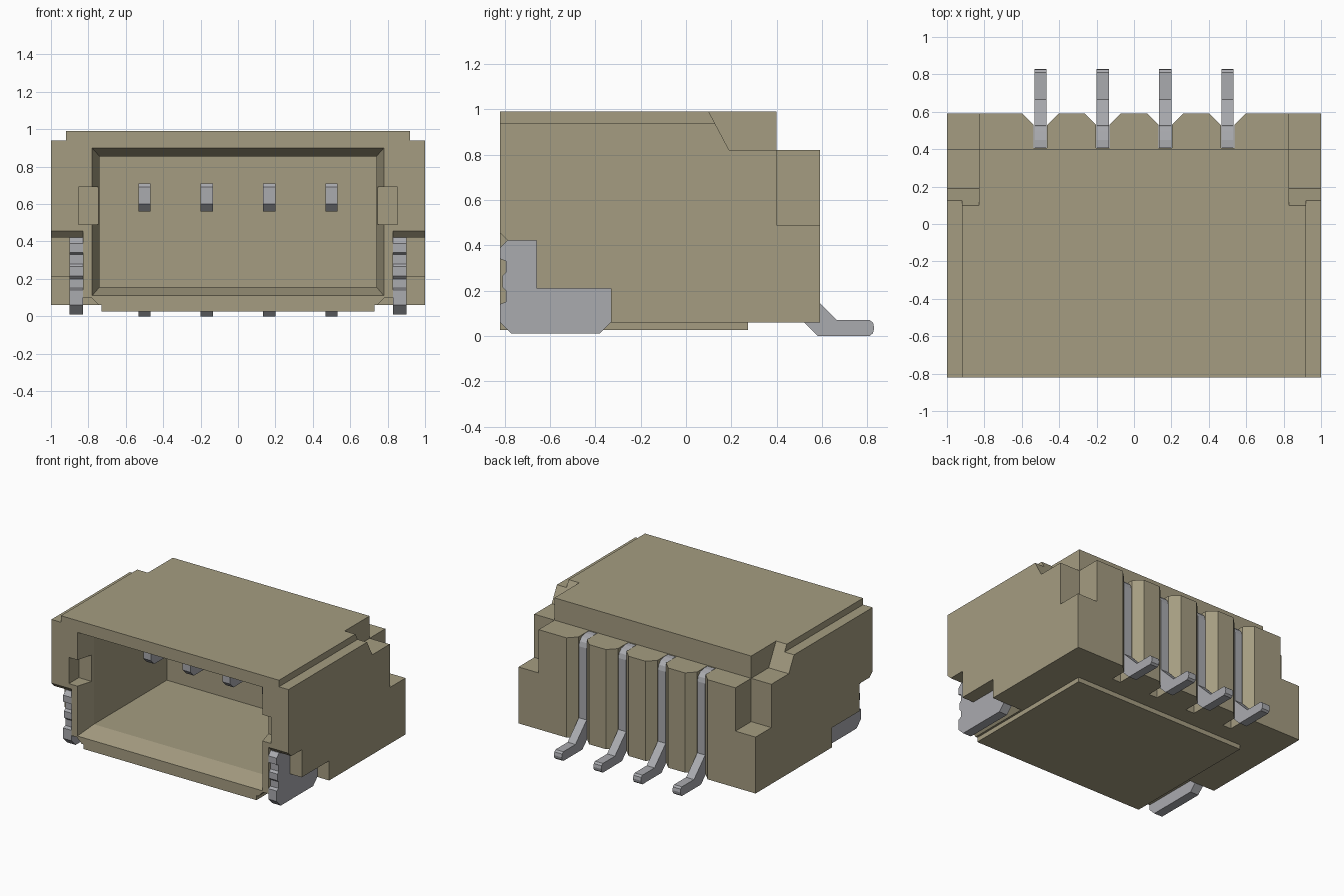
import bpy, bmesh

if "Cube" in bpy.data.objects:
    bpy.data.objects.remove(bpy.data.objects["Cube"])


def material(name, rgb):
    m = bpy.data.materials.new(name)
    m.diffuse_color = (*rgb, 1)
    m.use_nodes = True
    m.node_tree.nodes["Principled BSDF"].inputs["Base Color"].default_value = m.diffuse_color
    return m


TAN = material("tan plastic", (0.375, 0.335, 0.22))
GREY = material("grey metal", (0.40, 0.405, 0.43))


def make_object(name, bm, mat):
    bmesh.ops.recalc_face_normals(bm, faces=bm.faces[:])
    me = bpy.data.meshes.new(name)
    bm.to_mesh(me)
    bm.free()
    me.materials.append(mat)
    ob = bpy.data.objects.new(name, me)
    bpy.context.scene.collection.objects.link(ob)
    return ob


def prism(name, axis, pts, a, b, mat=TAN):
    """Extrude a 2D profile along an axis from a to b."""
    def place(p, t):
        u, v = p
        return {"x": (t, u, v), "y": (u, t, v), "z": (u, v, t)}[axis]
    bm = bmesh.new()
    lo = [bm.verts.new(place(p, a)) for p in pts]
    hi = [bm.verts.new(place(p, b)) for p in pts]
    n = len(pts)
    bm.faces.new(lo)
    bm.faces.new(hi[::-1])
    for i in range(n):
        j = (i + 1) % n
        bm.faces.new((lo[i], lo[j], hi[j], hi[i]))
    return make_object(name, bm, mat)


def box(name, x0, x1, y0, y1, z0, z1, mat=TAN):
    return prism(name, "z", [(x0, y0), (x1, y0), (x1, y1), (x0, y1)], z0, z1, mat)


def cut(target, cutter):
    mod = target.modifiers.new("cut", "BOOLEAN")
    mod.operation = "DIFFERENCE"
    mod.solver = "EXACT"
    mod.object = cutter
    bpy.context.view_layer.objects.active = target
    bpy.ops.object.modifier_apply(modifier=mod.name)
    bpy.data.objects.remove(cutter, do_unlink=True)


# Housing: stepped side profile
housing = prism("housing", "x",
                [(-.82, .06), (.59, .06), (.59, .82), (.40, .82), (.40, .99), (-.82, .99)], -1, 1)

# Socket opening with bevelled mouth
cut(housing, box("socket_cutter", -.74, .74, -.74, .20, .157, .855))
bm = bmesh.new()
for y, x, z0, z1 in [(-.89, .80, .0865, .9225), (-.68, .74, .157, .855)]:
    for sx in (-x, x):
        for z in (z0, z1):
            bm.verts.new((sx, y, z))
bmesh.ops.convex_hull(bm, input=bm.verts[:])
cut(housing, make_object("mouth_cutter", bm, TAN))

# Side cuts, mirrored left and right
for s in (-1, 1):
    # long step along the top edge
    cut(housing, box("edge_cutter", s * .92, s * 1.1, -.9, .7, .94, 1.1))
    # sloped notch at the upper rear
    cut(housing, prism("slope_cutter", "x",
                       [(.047, 1.09), (.19, .82), (.7, .82), (.7, 1.09)], s * .83, s * 1.1))
    # rear corner step
    cut(housing, box("corner_cutter", s * .83, s * 1.1, .40, .7, .49, .9))
    # seat for the solder clip
    cut(housing, prism("clip_seat_cutter", "x",
                       [(-.9, .535), (-.785, .42), (-.66, .42), (-.66, .21),
                        (-.33, .21), (-.33, 0), (-.9, 0)], s * .83, s * 1.1))
    # bevelled clearance below the clip
    cut(housing, prism("clearance_cutter", "y",
                       [(s * .735, .05), (s * .785, .10), (s * .86, .10), (s * .86, .05)],
                       -.9, -.33))
    # locking notch beside the opening
    cut(housing, box("lock_cutter", s * .70, s * .852, -.9, -.70, .49, .69))

# Rear grooves for the pins
PIN_X = (-.5, -.167, .167, .5)
for x in PIN_X:
    h = .036
    cut(housing, prism("groove_cutter", "z",
                       [(x - h, .405), (x + h, .405), (x + h, .53), (x + .112, .606),
                        (x - .112, .606), (x - h, .53)], 0, .9))

# Raised pad under the housing
box("bottom_pad", -.73, .73, -.82, .273, .025, .06)

# Bent contact pins
pin_profile = [(-.38, .60), (-.34, .56), (.46, .56), (.46, .12), (.58, 0), (.81, 0),
               (.825, .012), (.83, .035), (.825, .058), (.81, .07), (.665, .07),
               (.53, .205), (.53, .75), (.52, .785), (.495, .81), (.45, .82),
               (.41, .82), (.41, .71), (-.36, .71), (-.38, .69)]
for i, x in enumerate(PIN_X):
    prism(f"contact_pin_{i + 1}", "x", pin_profile, x - .033, x + .033, GREY)

# Solder clips with a notched front edge
clip_profile = [(-.77, .01), (-.38, .01), (-.33, .06), (-.33, .21), (-.66, .21), (-.66, .42),
                (-.79, .42), (-.82, .39), (-.82, .34), (-.795, .33), (-.795, .28),
                (-.81, .265), (-.81, .215), (-.795, .20), (-.795, .15), (-.82, .14), (-.82, .06)]
for s, side in ((-1, "left"), (1, "right")):
    prism(f"solder_clip_{side}", "x", clip_profile, s * .83, s * .90, GREY)
